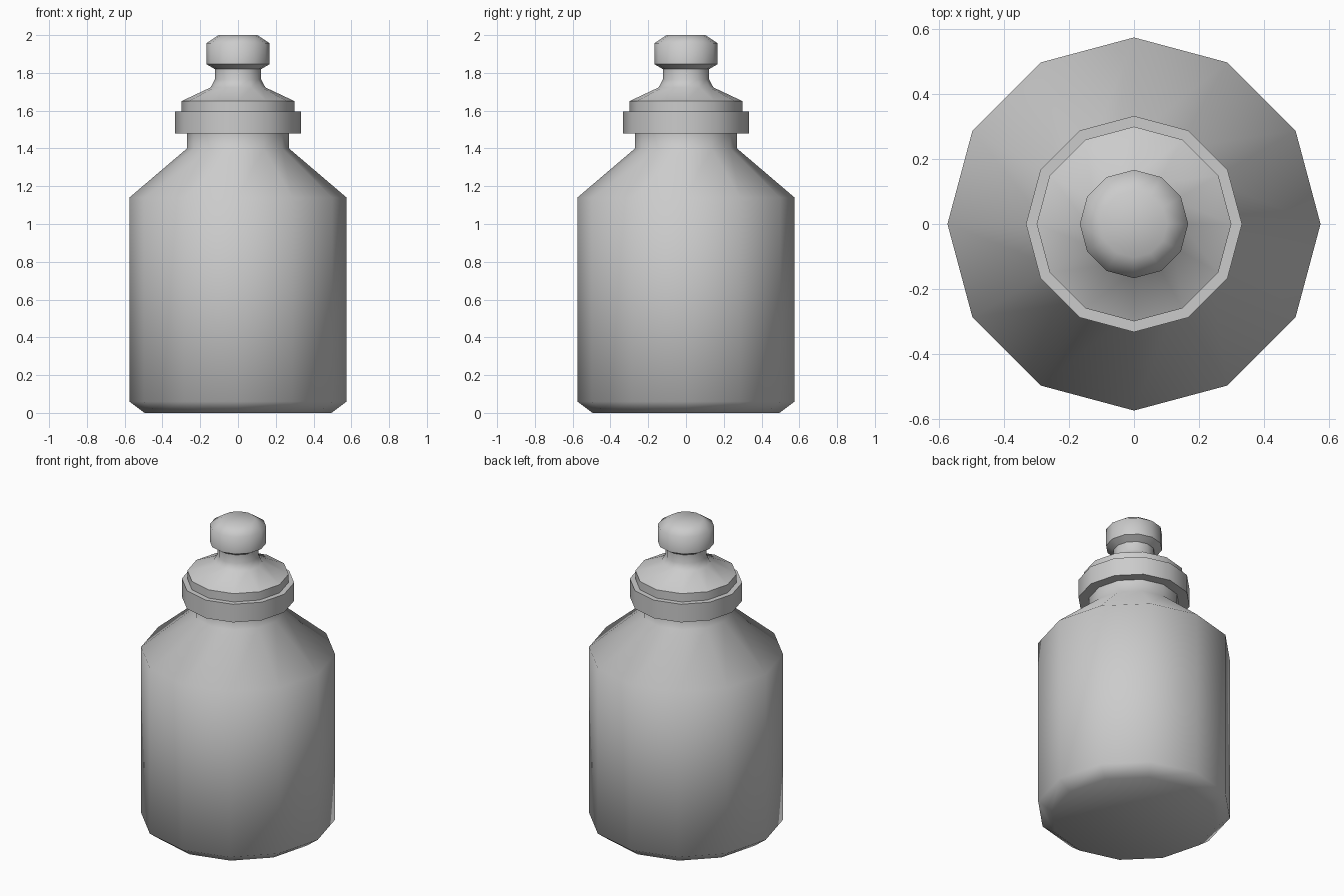
import bpy, bmesh
from math import cos, sin, pi, radians

if "Cube" in bpy.data.objects:
    bpy.data.objects.remove(bpy.data.objects["Cube"])

SIDES = 12

def lathe(name, profile):
    """Revolve (radius, height) points, bottom to top, and cap both ends."""
    bm = bmesh.new()
    rings = [[bm.verts.new((r * cos(2 * pi * i / SIDES), r * sin(2 * pi * i / SIDES), z))
              for i in range(SIDES)] for r, z in profile]
    for low, high in zip(rings, rings[1:]):
        for i in range(SIDES):
            j = (i + 1) % SIDES
            bm.faces.new((low[i], low[j], high[j], high[i]))
    bm.faces.new(rings[0][::-1])
    bm.faces.new(rings[-1])
    mesh = bpy.data.meshes.new(name)
    bm.to_mesh(mesh)
    bm.free()
    obj = bpy.data.objects.new(name, mesh)
    bpy.context.collection.objects.link(obj)
    bpy.ops.object.select_all(action='DESELECT')
    obj.select_set(True)
    bpy.context.view_layer.objects.active = obj
    bpy.ops.object.shade_smooth_by_angle(angle=radians(58))
    return obj

# Jar body with chamfered base, sloped shoulder and short neck
lathe("jar_body", [(0.495, 0), (0.575, 0.06), (0.575, 1.14), (0.27, 1.40), (0.27, 1.48)])

# Collar, stepped lid and round knob in one turned piece
lathe("stopper", [(0.333, 1.478), (0.333, 1.596), (0.30, 1.596), (0.30, 1.65),
                  (0.145, 1.723), (0.123, 1.765), (0.123, 1.82),
                  (0.167, 1.846), (0.167, 1.957), (0.103, 2.0)])
